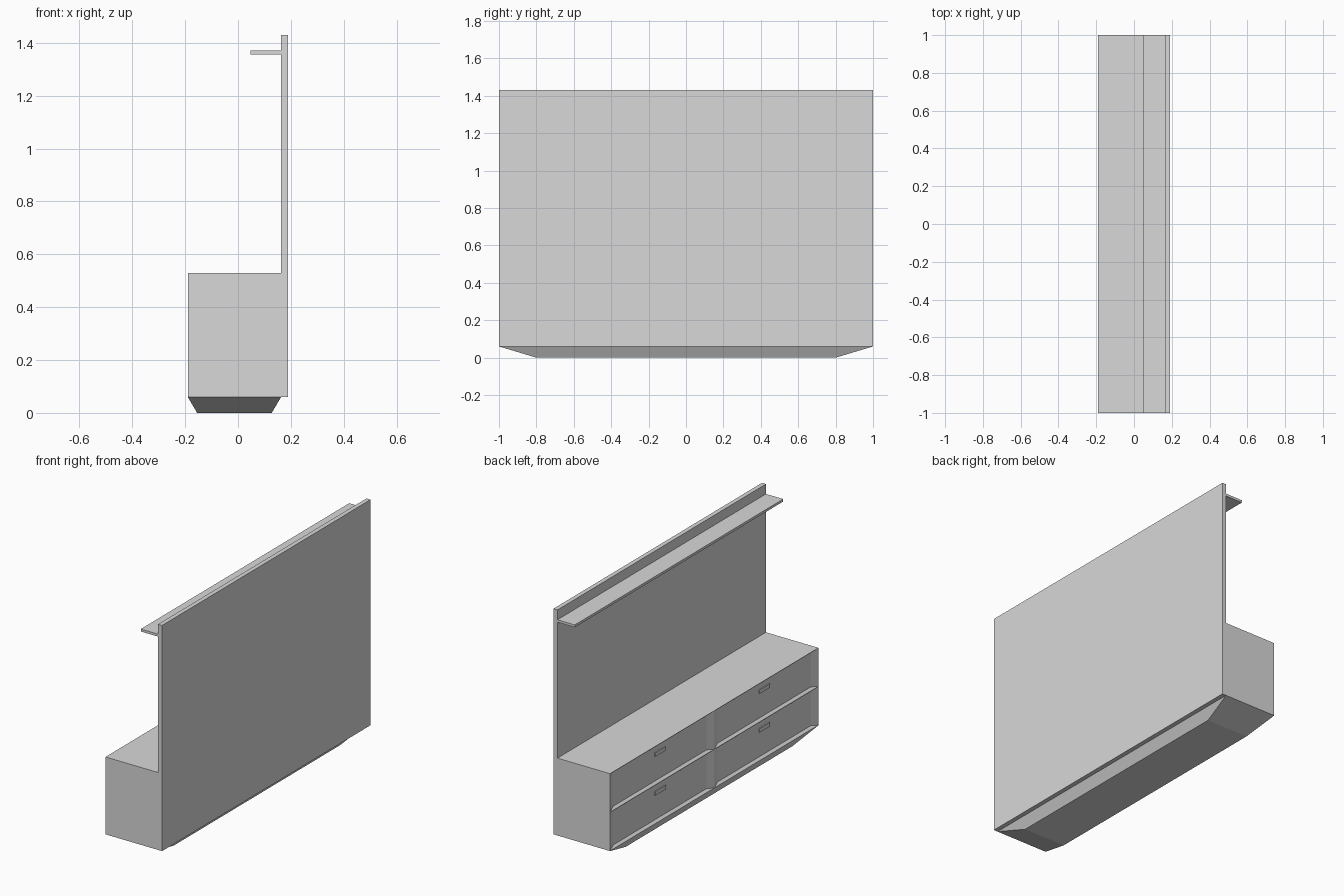
import bpy, bmesh
from mathutils import Vector

cube = bpy.data.objects.get("Cube")
if cube:
    bpy.data.objects.remove(cube, do_unlink=True)

grey = bpy.data.materials.new("plain_grey")
grey.use_nodes = True
GREY = (0.69, 0.69, 0.69, 1)
grey.diffuse_color = GREY
grey.node_tree.nodes["Principled BSDF"].inputs["Base Color"].default_value = GREY


def box(name, xs, ys, zs, bottom_scale=1.0):
    """Box between the given limits; the bottom face can be tapered."""
    bm = bmesh.new()
    bmesh.ops.create_cube(bm, size=1)
    cx, cy, cz = (sum(r) / 2 for r in (xs, ys, zs))
    for v in bm.verts:
        s = bottom_scale if v.co.z < 0 else 1
        v.co = (cx + v.co.x * (xs[1] - xs[0]) * s,
                cy + v.co.y * (ys[1] - ys[0]) * s,
                cz + v.co.z * (zs[1] - zs[0]))
    mesh = bpy.data.meshes.new(name)
    bm.to_mesh(mesh)
    bm.free()
    mesh.materials.append(grey)
    obj = bpy.data.objects.new(name, mesh)
    bpy.context.collection.objects.link(obj)
    return obj


FRONT, BACK = -0.19, 0.163      # cabinet depth limits
LOW, TOP = 0.06, 0.53           # cabinet height limits
MID = (LOW + TOP) / 2
DEPTH = 0.015                   # how far the drawer fronts sink in

# Back panel, upper shelf and tapered plinth
box("back_panel", (BACK, 0.19), (-1, 1), (LOW, 1.43))
box("upper_shelf", (0.047, BACK), (-1, 1), (1.355, 1.37))
box("plinth", (FRONT, BACK), (-1, 1), (0, LOW), 0.8)

# Cabinet body, its front split into four sunken drawers with sloping rims
cabinet = box("cabinet", (FRONT, BACK), (-1, 1), (LOW, TOP))
bm = bmesh.new()
bm.from_mesh(cabinet.data)
for normal in ((0, 1, 0), (0, 0, 1)):
    bmesh.ops.bisect_plane(bm, geom=bm.verts[:] + bm.edges[:] + bm.faces[:],
                           plane_co=(0, 0, MID), plane_no=normal)
bm.normal_update()
drawers = [f for f in bm.faces if f.normal.x < -0.9]
for thickness in (0.002, 0.001):
    bmesh.ops.inset_individual(bm, faces=drawers, thickness=thickness)
for face in drawers:
    centre = face.calc_center_median()
    for v in face.verts:
        v.co = centre + (v.co - centre) * 0.9 + Vector((DEPTH, 0, 0))
bm.to_mesh(cabinet.data)
bm.free()

# Drawer handles
for row, z in (("lower", MID - 0.06), ("upper", TOP - 0.06)):
    for side, y in (("right", -0.5), ("left", 0.5)):
        box(f"{row}_{side}_handle", (FRONT + DEPTH - 0.005, FRONT + DEPTH),
            (y - 0.05, y + 0.05), (z - 0.012, z + 0.012))
